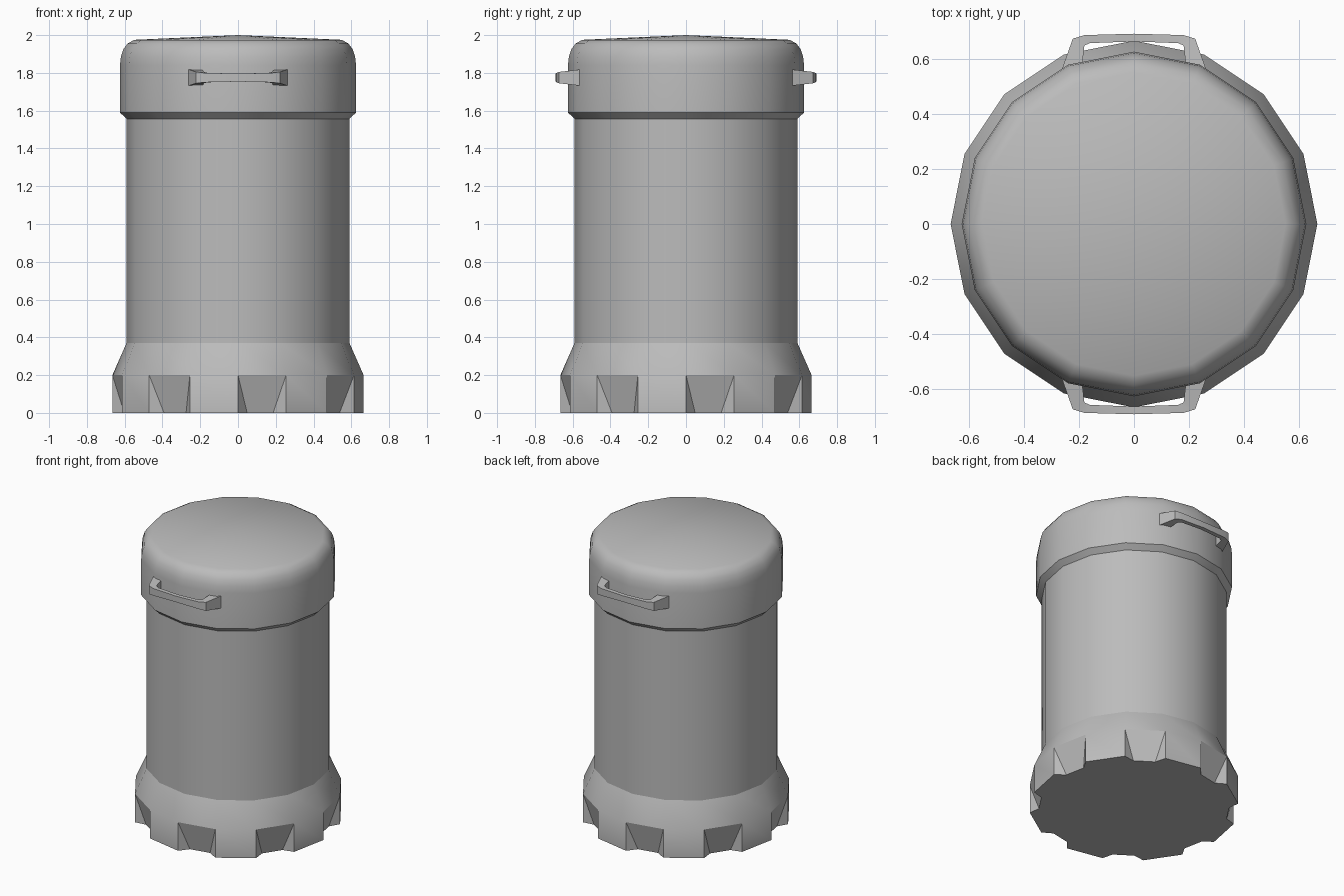
import bpy, bmesh
from math import cos, sin, radians, tau
from mathutils import Vector

cube = bpy.data.objects.get("Cube")
if cube:
    bpy.data.objects.remove(cube, do_unlink=True)

SIDES = 16

grey = bpy.data.materials.new("plain grey")
grey.use_nodes = True
COLOUR = (0.5, 0.5, 0.5, 1)
grey.diffuse_color = COLOUR
grey.node_tree.nodes["Principled BSDF"].inputs["Base Color"].default_value = COLOUR


def finish(name, bm, angle):
    """Turn a bmesh into a named object with angle-limited smooth shading."""
    bmesh.ops.recalc_face_normals(bm, faces=bm.faces[:])
    mesh = bpy.data.meshes.new(name)
    bm.to_mesh(mesh)
    bm.free()
    mesh.materials.append(grey)
    obj = bpy.data.objects.new(name, mesh)
    bpy.context.collection.objects.link(obj)
    bpy.ops.object.select_all(action='DESELECT')
    obj.select_set(True)
    bpy.context.view_layer.objects.active = obj
    if angle:
        bpy.ops.object.shade_smooth_by_angle(angle=radians(angle))
    return obj


def ring(bm, r, z):
    return [bm.verts.new((r * cos(tau * i / SIDES), r * sin(tau * i / SIDES), z))
            for i in range(SIDES)]


def bridge(bm, a, b):
    n = len(a)
    for i in range(n):
        j = (i + 1) % n
        bm.faces.new((a[i], a[j], b[j], b[i]))


def lathe(bm, profile):
    rings = [ring(bm, r, z) for r, z in profile]
    for a, b in zip(rings, rings[1:]):
        bridge(bm, a, b)
    return rings


# Straight barrel
bm = bmesh.new()
lathe(bm, [(0.59, 0.37), (0.59, 1.56)])
finish("barrel", bm, 30)

# Lid with a chamfered lower rim, rounded shoulder and slightly domed top
bm = bmesh.new()
rings = lathe(bm, [(0.588, 1.555), (0.625, 1.59), (0.625, 1.84), (0.62, 1.885),
                   (0.607, 1.925), (0.585, 1.955), (0.55, 1.975)])
tip = bm.verts.new((0, 0, 2))
top = rings[-1]
for i in range(SIDES):
    bm.faces.new((top[i], top[(i + 1) % SIDES], tip))
bm.faces.new(rings[0])
finish("lid", bm, 35)

# Flared foot with a tapered notch under every second side
R, NOTCH_R, NOTCH_HALF, NOTCH_TOP = 0.665, 0.6, 0.07, 0.2
bm = bmesh.new()
shoulder = lathe(bm, [(0.59, 0.37), (R, NOTCH_TOP)])[-1]
outer = ring(bm, R, 0)
outline = []
for i in range(SIDES):
    j = (i + 1) % SIDES
    outline.append(outer[i])
    if i % 2:
        bm.faces.new((shoulder[i], shoulder[j], outer[j], outer[i]))
        continue
    mid = tau * (i + 0.5) / SIDES
    normal = Vector((cos(mid), sin(mid), 0))
    along = Vector((-sin(mid), cos(mid), 0))
    a = bm.verts.new(normal * NOTCH_R - along * NOTCH_HALF)
    b = bm.verts.new(normal * NOTCH_R + along * NOTCH_HALF)
    bm.faces.new((shoulder[i], shoulder[j], b, a))
    bm.faces.new((shoulder[i], a, outer[i]))
    bm.faces.new((shoulder[j], outer[j], b))
    outline += [a, b]
bm.faces.new(outline)
finish("notched_foot", bm, 27)

# Grab handles: (outer x, outer y, inner x, inner y, half height) for one half
HALF = [(0.262, 0.56, 0.19, 0.56, 0.043),
        (0.222, 0.672, 0.18, 0.647, 0.03),
        (0.18, 0.685, 0.16, 0.656, 0.025),
        (0, 0.69, 0, 0.662, 0.021)]
stations = HALF + [(-a, b, -c, d, h) for a, b, c, d, h in reversed(HALF[:-1])]
HANDLE_Z = 1.775
for name, side in (("front_handle", -1), ("back_handle", 1)):
    bm = bmesh.new()
    sections = []
    for ox, oy, ix, iy, h in stations:
        corners = ((ox, oy, h), (ix, iy, h), (ix, iy, -h), (ox, oy, -h))
        sections.append([bm.verts.new((x, y * side, HANDLE_Z + z))
                         for x, y, z in corners])
    for a, b in zip(sections, sections[1:]):
        bridge(bm, a, b)
    bm.faces.new(sections[0])
    bm.faces.new(sections[-1])
    finish(name, bm, 30)
